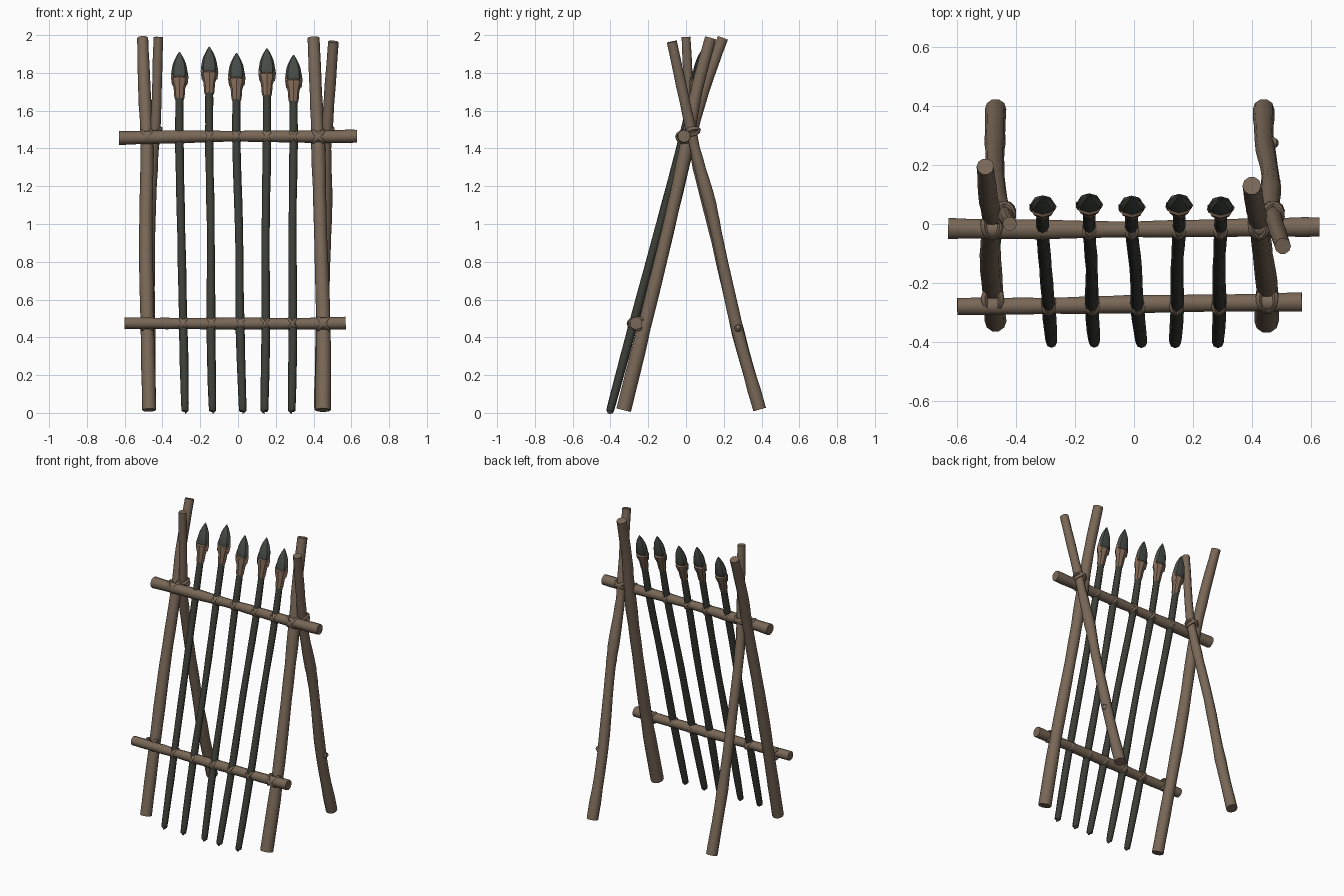
import bpy, bmesh, math, random
from mathutils import Vector

random.seed(4)
cube = bpy.data.objects.get("Cube")
if cube:
    bpy.data.objects.remove(cube, do_unlink=True)


def material(name, r, g, b):
    m = bpy.data.materials.new(name)
    m.use_nodes = True
    m.diffuse_color = (r, g, b, 1)
    bsdf = m.node_tree.nodes["Principled BSDF"]
    bsdf.inputs["Base Color"].default_value = (r, g, b, 1)
    bsdf.inputs["Roughness"].default_value = 0.9
    return m


WOOD = material("brown wood", 0.19, 0.137, 0.095)
LEATHER = material("leather", 0.225, 0.145, 0.098)
SHAFT = material("dark shaft", 0.045, 0.048, 0.038)
STONE = material("grey green stone", 0.06, 0.07, 0.06)


def finish(name, bm, mat, angle=50):
    bmesh.ops.recalc_face_normals(bm, faces=bm.faces)
    mesh = bpy.data.meshes.new(name)
    bm.to_mesh(mesh)
    bm.free()
    mesh.materials.append(mat)
    ob = bpy.data.objects.new(name, mesh)
    bpy.context.collection.objects.link(ob)
    bpy.ops.object.select_all(action='DESELECT')
    ob.select_set(True)
    bpy.context.view_layer.objects.active = ob
    bpy.ops.object.shade_smooth_by_angle(angle=math.radians(angle))


def smooth_path(points, steps):
    """Catmull-Rom through (x, y, z, radius) points."""
    p = [Vector(q) for q in points]
    p = [2 * p[0] - p[1]] + p + [2 * p[-1] - p[-2]]
    out = []
    for a, b, c, d in zip(p, p[1:], p[2:], p[3:]):
        for i in range(steps):
            t = i / steps
            out.append(0.5 * (2 * b + (c - a) * t + (2 * a - 5 * b + 4 * c - d) * t * t
                              + (3 * b - a - 3 * c + d) * t ** 3))
    return out + [p[-2]]


def tube(name, points, mat, sides=10, steps=4, knobby=0.0, flat=1.0, angle=50):
    path = smooth_path(points, steps)
    bm = bmesh.new()
    rings = []
    for i, q in enumerate(path):
        ahead, back = path[min(i + 1, len(path) - 1)], path[max(i - 1, 0)]
        t = (ahead - back).to_3d().normalized()
        u = Vector((0, 1, 0)).cross(t).normalized()
        v = t.cross(u)
        r = q[3] * (1 + random.uniform(-knobby, knobby))
        ring = []
        for k in range(sides):
            a = math.tau * k / sides
            ring.append(bm.verts.new(q.to_3d() + r * (u * math.cos(a) + v * math.sin(a) * flat)))
        rings.append(ring)
    for lo, hi in zip(rings, rings[1:]):
        for k in range(sides):
            n = (k + 1) % sides
            bm.faces.new((lo[k], lo[n], hi[n], hi[k]))
    bm.faces.new(rings[0])
    bm.faces.new(rings[-1])
    finish(name, bm, mat, angle)


def lashing(name, centre, axis, radius, cord):
    """A loop of cord around the given axis."""
    bpy.ops.mesh.primitive_torus_add(major_segments=14, minor_segments=6,
                                     major_radius=radius, minor_radius=cord, location=centre)
    ob = bpy.context.object
    ob.name = ob.data.name = name
    ob.rotation_euler = Vector(axis).to_track_quat('Z', 'Y').to_euler()
    ob.data.materials.append(WOOD)
    bpy.ops.object.shade_smooth_by_angle(angle=math.radians(60))


# Two crossed pairs of poles
tube("right_front_leg", [(-.47, -.33, .015, .038), (-.48, -.222, .45, .037), (-.488, -.1, .95, .035),
                         (-.482, .008, 1.4, .035), (-.495, .09, 1.7, .032), (-.505, .195, 1.985, .03)],
     WOOD, knobby=.05)
tube("left_front_leg", [(.45, -.33, .015, .041), (.452, -.222, .45, .038), (.437, -.1, .95, .035),
                        (.425, .0, 1.4, .036), (.412, .055, 1.7, .032), (.4, .13, 1.985, .032)],
     WOOD, knobby=.05)
tube("right_back_leg", [(-.47, .39, .018, .036), (-.472, .277, .42, .035), (-.47, .165, .9, .031),
                        (-.455, .065, 1.3, .03), (-.435, .025, 1.55, .027), (-.422, .0, 1.99, .025)],
     WOOD, knobby=.06)
tube("left_back_leg", [(.44, .39, .018, .036), (.443, .277, .42, .034), (.462, .172, .9, .031),
                       (.464, .128, 1.1, .035), (.465, .06, 1.35, .029), (.475, .015, 1.55, .029),
                       (.505, -.075, 1.965, .027)],
     WOOD, knobby=.06)
tube("left_leg_knot", [(.45, .275, .44, .024), (.472, .275, .45, .02), (.487, .275, .455, .012)],
     WOOD, sides=8, steps=2)

# Cross bars
tube("upper_bar", [(-.63, -.015, 1.455, .036), (-.4, -.018, 1.46, .036), (0, -.018, 1.465, .029),
                   (.4, -.012, 1.462, .034), (.63, -.01, 1.465, .035)], WOOD, knobby=.05)
tube("lower_bar", [(-.6, -.28, .475, .032), (-.3, -.278, .473, .029), (0, -.272, .473, .032),
                   (.3, -.268, .472, .031), (.57, -.265, .475, .033)], WOOD, knobby=.05)

# Lashings where the bars meet the poles, and where the poles cross
for side, x_low, x_high, x_cross in (("right", -.48, -.482, -.44), ("left", .452, .425, .472)):
    for s in (-1, 1):
        lashing(side + "_lower_lashing", (x_low, -.255, .472), (1, 0, s), .041, .011)
        lashing(side + "_upper_lashing", (x_high, -.005, 1.462), (1, 0, s), .041, .011)
        lashing(side + "_crossing_lashing", (x_cross, .035, 1.49), (s * .5, -.25, 1), .034, .011)

# Spears: foot x, neck x, tip height
for i, (foot, neck, top) in enumerate(((-.28, -.31, 1.91), (-.135, -.152, 1.938), (.025, -.008, 1.905),
                                       (.14, .153, 1.93), (.285, .294, 1.895)), 1):
    def at(drop, radius, shift=0.0):
        """Point on the spear axis, measured down from its tip."""
        z = top - drop
        f = min(z / 1.4, 1)
        y = -.405 + .268 * z if z < 1.4 else -.03 + .235 * (z - 1.4)
        return (foot + (neck - foot) * f + shift, y, z, radius)

    tag = f"_{i}"
    wob = random.uniform(-.004, .004)
    tube("spear_shaft" + tag, [at(top - .01, .014), at(top - .05, .021), at(top - .45, .023, wob),
                               at(top - .95, .021, -wob), at(top - 1.4, .022), at(.18, .02)],
         SHAFT, sides=8, steps=3, knobby=.05)
    tube("spear_socket" + tag, [at(.255, .022), at(.24, .027), at(.19, .031), at(.16, .042),
                                at(.14, .044), at(.13, .03)], LEATHER, sides=8, steps=1, flat=.8, angle=35)
    tube("spear_head" + tag, [at(.16, .028), at(.13, .041), at(.1, .042), at(.06, .034),
                              at(.025, .018), at(0, .003)], STONE, sides=8, steps=2, flat=.66, angle=35)
    # Leather points gripping the edges of the head
    for s in (-1, 1):
        tube("socket_point" + tag, [at(.17, .015, s * .028), at(.13, .014, s * .034),
                                    at(.1, .003, s * .04)], LEATHER, sides=5, steps=1, angle=35)
    # Cords tying the spear to both bars
    for s in (-1, 1):
        low, high = at(top - .472, 0), at(top - 1.463, 0)
        lashing("lower_tie" + tag, (low[0], -.274, .472), (1, 0, s * .7), .032, .008)
        lashing("upper_tie" + tag, (high[0], -.017, 1.463), (1, 0, s * .7), .031, .008)
